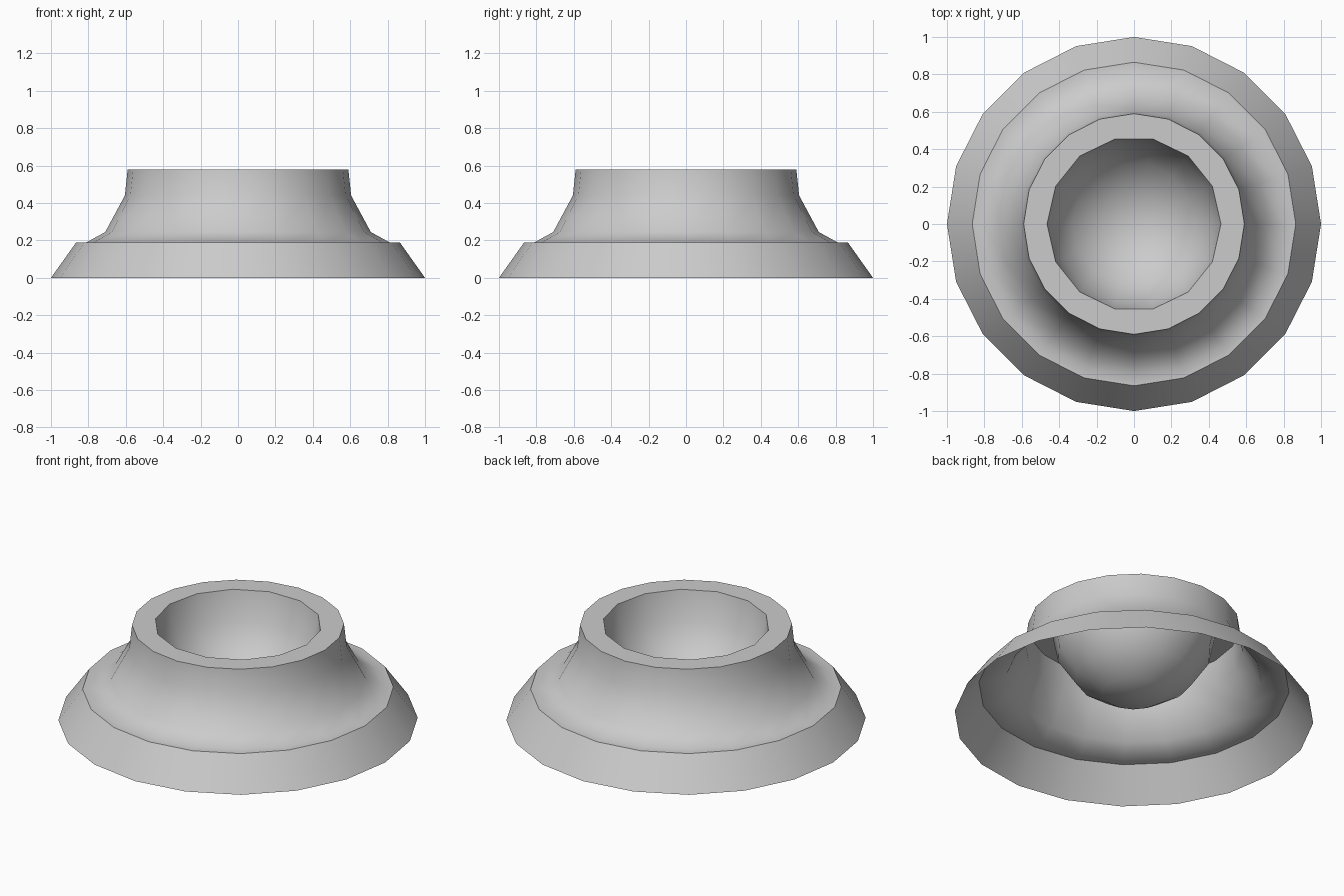
import bpy, bmesh
from math import sin, cos, pi, radians

if "Cube" in bpy.data.objects:
    bpy.data.objects.remove(bpy.data.objects["Cube"])


def lathe(bm, profile, sides):
    """Revolve (radius, z) points about z; return the list of vertex rings."""
    rings = []
    for r, z in profile:
        ring = [bm.verts.new((r * cos(2 * pi * i / sides), r * sin(2 * pi * i / sides), z))
                for i in range(sides)]
        if rings:
            low = rings[-1]
            for i in range(sides):
                j = (i + 1) % sides
                bm.faces.new((low[i], low[j], ring[j], ring[i]))
        rings.append(ring)
    return rings


def loop_edges(bm, ring):
    return [bm.edges.get((ring[i - 1], ring[i])) for i in range(len(ring))]


TOP, BOWL_R, BOWL_SIDES, STEPS = 0.58, 0.465, 14, 4
bm = bmesh.new()

# Outer flange and flared neck, open underneath
neck = lathe(bm, [(1, 0), (0.865, 0.19), (0.81, 0.19), (0.71, 0.245),
                  (0.605, 0.44), (0.59, TOP)], 20)

# Hemispherical bowl hanging from the rim
arc = [(BOWL_R * cos(a), TOP - BOWL_R * sin(a))
       for a in (i * pi / 2 / STEPS for i in range(STEPS))]
bowl = lathe(bm, arc, BOWL_SIDES)
pole = bm.verts.new((0, 0, TOP - BOWL_R))
for i in range(BOWL_SIDES):
    bm.faces.new((bowl[-1][i - 1], bowl[-1][i], pole))

# Flat rim between the neck and the bowl
bmesh.ops.triangle_fill(bm, use_beauty=True, normal=(0, 0, 1),
                        edges=loop_edges(bm, neck[-1]) + loop_edges(bm, bowl[0]))

# Make the visible upper and outer sides face outward
bmesh.ops.recalc_face_normals(bm, faces=bm.faces)
bm.normal_update()
if pole.normal.z < 0:
    bmesh.ops.reverse_faces(bm, faces=bm.faces)

mesh = bpy.data.meshes.new("flanged_bowl")
bm.to_mesh(mesh)
bm.free()
obj = bpy.data.objects.new("flanged_bowl", mesh)
bpy.context.collection.objects.link(obj)
bpy.context.view_layer.objects.active = obj
obj.select_set(True)
bpy.ops.object.shade_smooth_by_angle(angle=radians(40))
